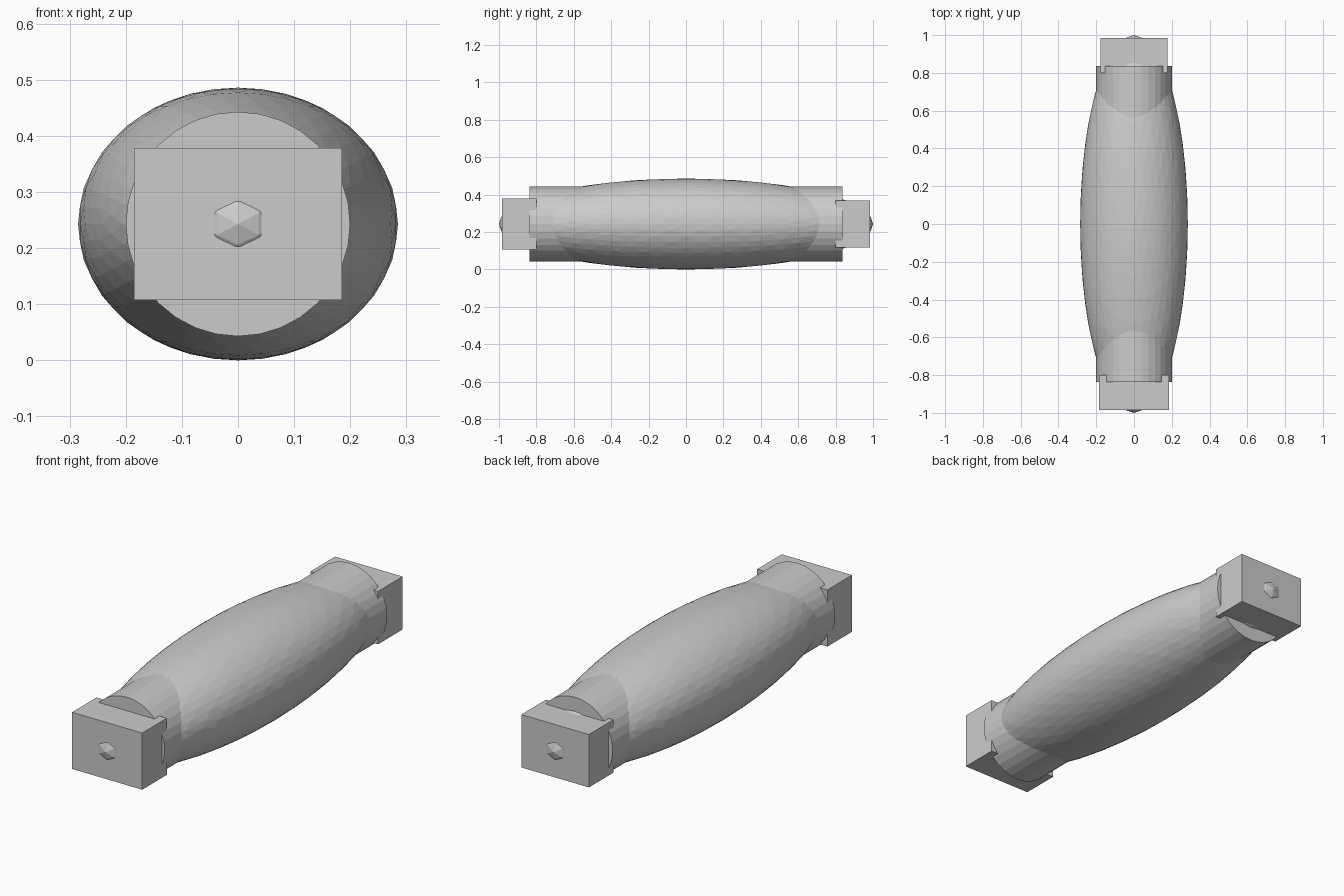
import bpy, math
from mathutils import Matrix

if "Cube" in bpy.data.objects:
    bpy.data.objects.remove(bpy.data.objects["Cube"])

ZC = 0.243  # height of the long axis


def box(name, y0, y1, half_x, half_z):
    bpy.ops.mesh.primitive_cube_add(size=1, location=(0, (y0 + y1) / 2, ZC))
    ob = bpy.context.object
    ob.name = name
    ob.data.transform(Matrix.Diagonal((2 * half_x, y1 - y0, 2 * half_z, 1)))
    return ob


# Bulging grip: faceted ellipsoid whose tips poke out of the end blocks
bpy.ops.mesh.primitive_ico_sphere_add(subdivisions=4, radius=1, location=(0, 0, ZC))
grip = bpy.context.object
grip.name = "grip_body"
align = Matrix.Rotation(-math.atan2(0.27639, 0.44721), 4, 'Y')
grip.data.transform(Matrix.Diagonal((0.285, 1.0, 0.243, 1)) @ align)

# Straight core tube running through the grip
bpy.ops.mesh.primitive_cylinder_add(vertices=32, radius=0.2, depth=1.674,
                                    location=(0, 0, ZC))
core = bpy.context.object
core.name = "core_cylinder"
core.data.transform(Matrix.Rotation(math.pi / 2, 4, 'X'))

# End blocks, the rear one slightly smaller
box("front_block", -0.985, -0.80, 0.185, 0.135)
box("back_block", 0.80, 0.985, 0.178, 0.126)
